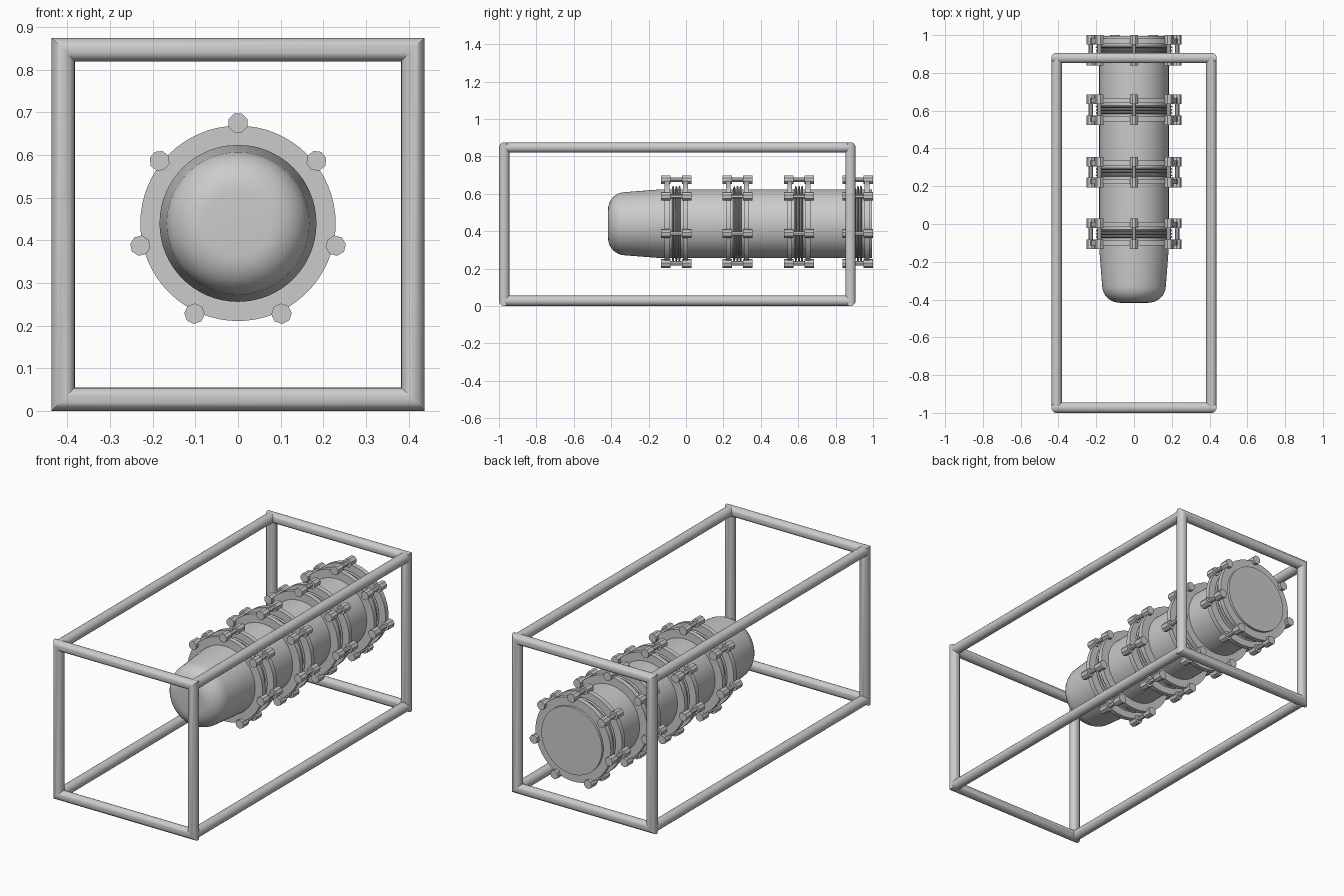
import bpy, bmesh, math
from math import sin, cos, pi

if "Cube" in bpy.data.objects:
    bpy.data.objects.remove(bpy.data.objects["Cube"])

CZ = 0.44                                # height of the body axis
JOINTS = (-0.052, 0.275, 0.604, 0.919)   # y centres of the clamp joints


def finish(bm, name, angle=35):
    bmesh.ops.recalc_face_normals(bm, faces=bm.faces)
    me = bpy.data.meshes.new(name)
    bm.to_mesh(me)
    bm.free()
    ob = bpy.data.objects.new(name, me)
    bpy.context.collection.objects.link(ob)
    bpy.ops.object.select_all(action='DESELECT')
    ob.select_set(True)
    bpy.context.view_layer.objects.active = ob
    bpy.ops.object.shade_smooth_by_angle(angle=math.radians(angle))
    return ob


def lathe(bm, profile, sides, cx=0, cz=CZ, phase=0.0, closed=False):
    """Revolve (radius, y) points about an axis parallel to y."""
    rings = []
    for r, y in profile:
        rings.append([bm.verts.new((cx + r * cos(phase + 2 * pi * i / sides), y,
                                    cz + r * sin(phase + 2 * pi * i / sides)))
                      for i in range(sides)])
    pairs = list(zip(rings, rings[1:]))
    if closed:
        pairs.append((rings[-1], rings[0]))
    else:
        bm.faces.new(rings[0])
        bm.faces.new(rings[-1])
    for a, b in pairs:
        for i in range(sides):
            j = (i + 1) % sides
            bm.faces.new((a[i], a[j], b[j], b[i]))


# Outer frame: mitred rectangles front and back, joined by long rails
R, FX, Z0, Z1, Y0, Y1 = 0.0275, 0.41, 0.0275, 0.8475, -0.9725, 0.879
N = 20


def end_frame(name, y):
    bm = bmesh.new()
    rings = []
    for sx, sz in ((-1, -1), (1, -1), (1, 1), (-1, 1)):
        z = Z0 if sz < 0 else Z1
        rings.append([bm.verts.new((sx * (FX + R * cos(2 * pi * k / N)),
                                    y + R * sin(2 * pi * k / N),
                                    z + sz * R * cos(2 * pi * k / N)))
                      for k in range(N)])
    for c in range(4):
        a, b = rings[c], rings[(c + 1) % 4]
        for i in range(N):
            j = (i + 1) % N
            bm.faces.new((a[i], a[j], b[j], b[i]))
    finish(bm, name)


end_frame("front_frame", Y0)
end_frame("back_frame", Y1)
bm = bmesh.new()
for x in (-FX, FX):
    for z in (Z0, Z1):
        lathe(bm, [(R, Y0), (R, Y1)], N, x, z)
finish(bm, "frame_rails")

# Cylindrical body with a rounded nose
nose = [(0.075 + 0.094 * sin(t * pi / 16), -0.325 - 0.092 * cos(t * pi / 16))
        for t in range(9)]
bm = bmesh.new()
lathe(bm, nose + [(0.184, -0.13), (0.184, 0.994)], 64)
finish(bm, "body")

for n, y in enumerate(JOINTS, 1):
    # Paired clamp flanges
    bm = bmesh.new()
    for s in (-1, 1):
        a, b = y + s * 0.036, y + s * 0.062
        lathe(bm, [(0.18, a), (0.229, a), (0.229, b), (0.18, b)], 64, closed=True)
    finish(bm, f"joint_{n}_flanges")

    # Thin gasket rings between the flanges
    bm = bmesh.new()
    for d in (-0.017, 0, 0.017):
        lathe(bm, [(0.18, y + d - 0.006), (0.197, y + d - 0.005), (0.203, y + d),
                   (0.197, y + d + 0.005), (0.18, y + d + 0.006)], 64, closed=True)
    finish(bm, f"joint_{n}_gaskets")

    # Seven through bolts with octagonal heads at both ends
    bm = bmesh.new()
    for k in range(7):
        t = pi / 2 + 2 * pi * k / 7
        cx, cz = 0.235 * cos(t), CZ + 0.235 * sin(t)
        lathe(bm, [(0.024, y - 0.081), (0.024, y - 0.03), (0.012, y - 0.03),
                   (0.012, y + 0.03), (0.024, y + 0.03), (0.024, y + 0.081)],
              8, cx, cz, t + pi / 8)
    finish(bm, f"joint_{n}_bolts", 30)
